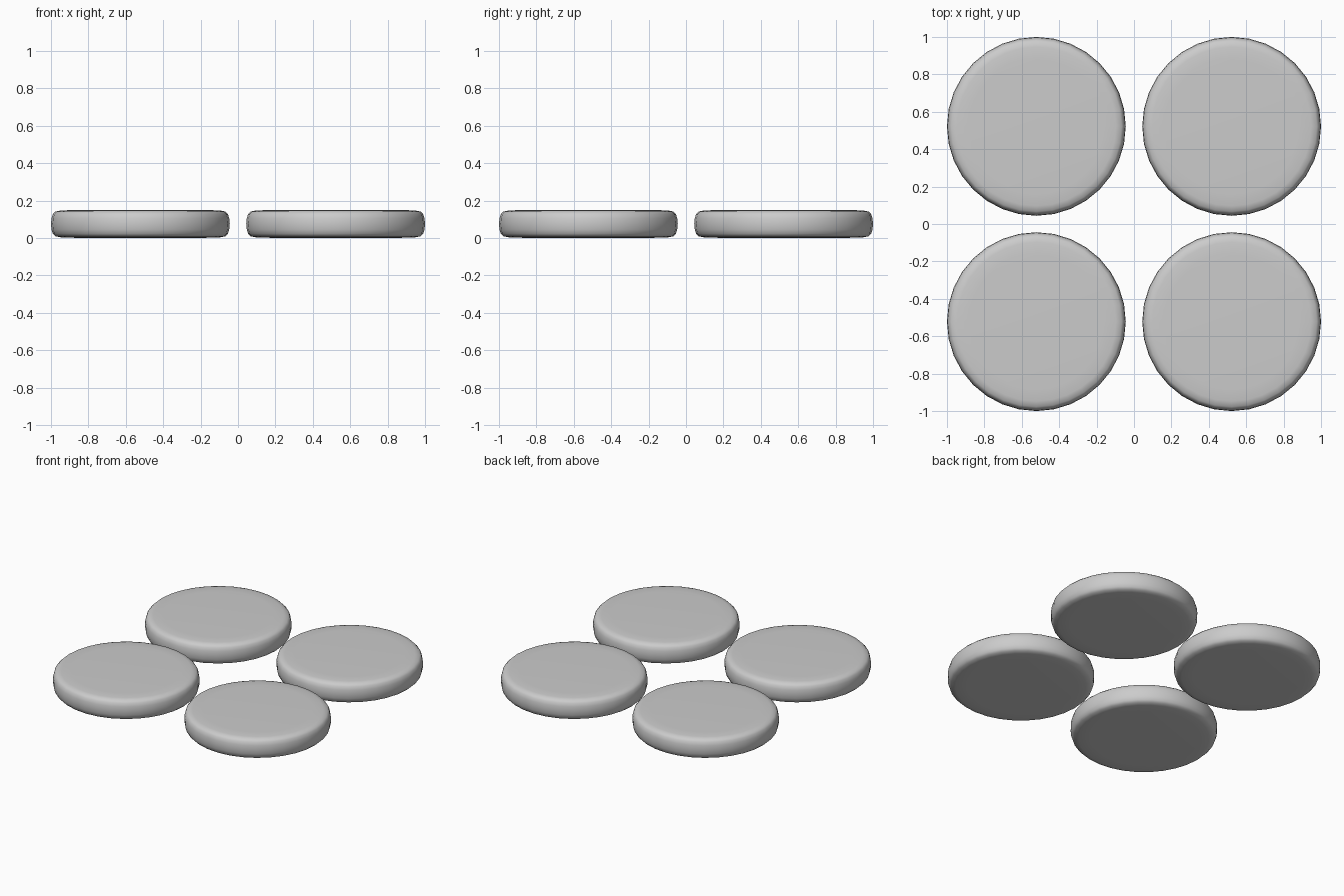
import bpy, bmesh
from math import cos, sin, pi

if "Cube" in bpy.data.objects:
    bpy.data.objects.remove(bpy.data.objects["Cube"])

# Half profile of a soft-edged pad: radius, height
PROFILE = [(0.36, 0.001), (0.425, 0.003), (0.455, 0.009), (0.468, 0.022),
           (0.475, 0.045), (0.478, 0.075), (0.475, 0.105), (0.468, 0.128),
           (0.455, 0.141), (0.425, 0.147), (0.36, 0.149)]
SIDES = 32
CENTRE = 0.522


def make_pad(name, x, y):
    bm = bmesh.new()
    rings = [[bm.verts.new((r * cos(2 * pi * i / SIDES), r * sin(2 * pi * i / SIDES), z))
              for i in range(SIDES)] for r, z in PROFILE]
    # Rounded rim
    for low, high in zip(rings, rings[1:]):
        for i in range(SIDES):
            j = (i + 1) % SIDES
            bm.faces.new((low[i], low[j], high[j], high[i]))
    # Nearly flat top and bottom
    for ring, z in ((rings[0], 0.0), (rings[-1], 0.15)):
        mid = bm.verts.new((0, 0, z))
        for i in range(SIDES):
            bm.faces.new((ring[i], ring[(i + 1) % SIDES], mid))
    bmesh.ops.recalc_face_normals(bm, faces=bm.faces)
    for face in bm.faces:
        face.smooth = True
    mesh = bpy.data.meshes.new(name)
    bm.to_mesh(mesh)
    bm.free()
    pad = bpy.data.objects.new(name, mesh)
    pad.location = (x, y, 0)
    bpy.context.collection.objects.link(pad)


# Four pads in a square
for row, sy in (("front", -1), ("back", 1)):
    for side, sx in (("left", -1), ("right", 1)):
        make_pad(f"{row}_{side}_pad", sx * CENTRE, sy * CENTRE)
